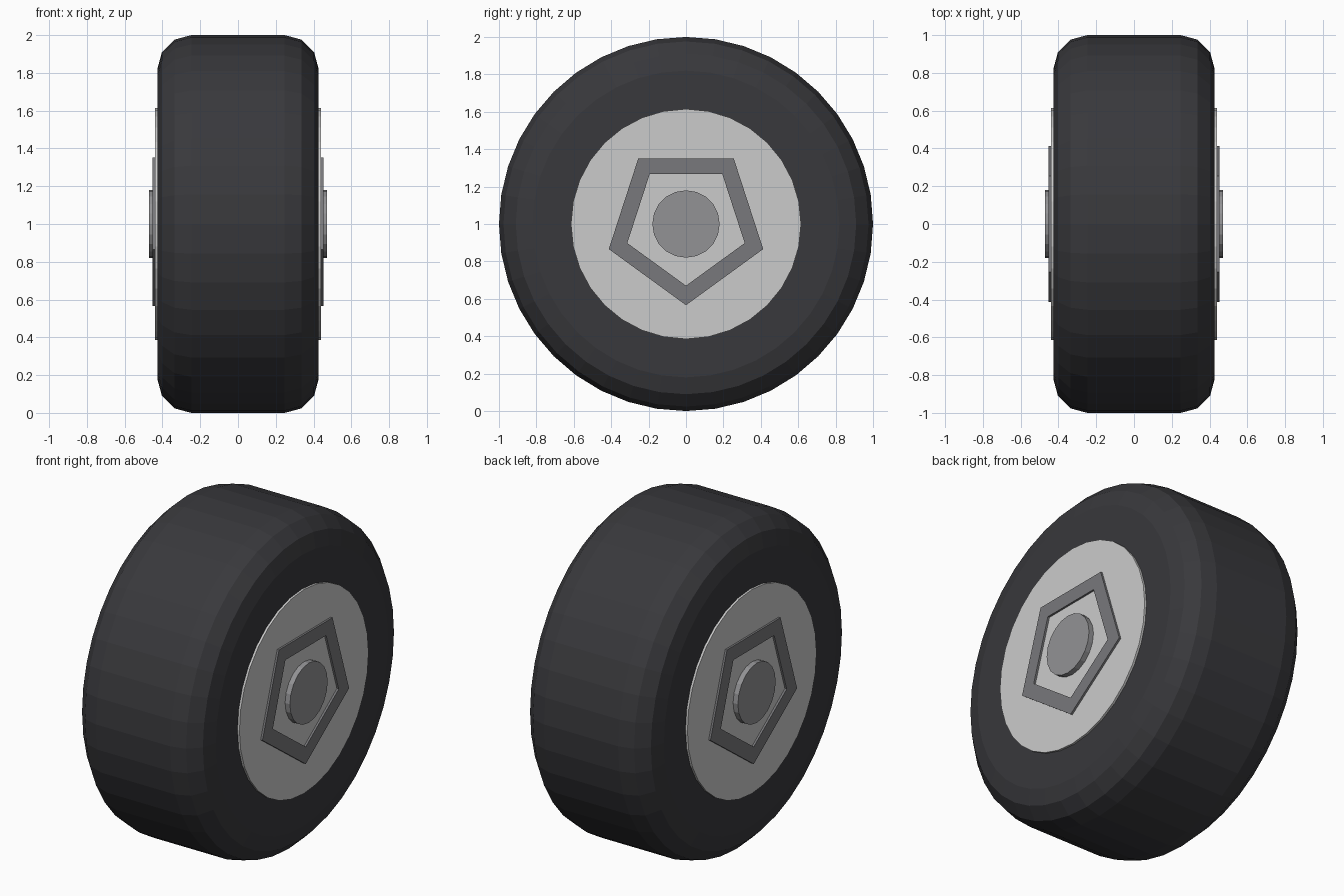
import bpy, bmesh
from math import sin, cos, pi

if "Cube" in bpy.data.objects:
    bpy.data.objects.remove(bpy.data.objects["Cube"])


def material(name, rgb):
    m = bpy.data.materials.new(name)
    m.diffuse_color = (*rgb, 1)
    m.use_nodes = True
    m.node_tree.nodes["Principled BSDF"].inputs["Base Color"].default_value = m.diffuse_color
    return m


def lathe(name, profile, sides, mat, start=0.0, closed=False):
    """Spin (x, radius) points round the axle; cap the ends unless closed."""
    bm = bmesh.new()
    rings = []
    for x, r in profile:
        angles = [start + 2 * pi * i / sides for i in range(sides)]
        rings.append([bm.verts.new((x, r * sin(a), 1 + r * cos(a))) for a in angles])
    pairs = list(zip(rings, rings[1:]))
    if closed:
        pairs.append((rings[-1], rings[0]))
    else:
        bm.faces.new(rings[0])
        bm.faces.new(rings[-1])
    for a, b in pairs:
        for i in range(sides):
            j = (i + 1) % sides
            bm.faces.new((a[i], a[j], b[j], b[i]))
    bmesh.ops.recalc_face_normals(bm, faces=bm.faces[:])
    mesh = bpy.data.meshes.new(name)
    bm.to_mesh(mesh)
    bm.free()
    mesh.materials.append(mat)
    ob = bpy.data.objects.new(name, mesh)
    bpy.context.collection.objects.link(ob)
    return ob


rubber = material("rubber", (0.04, 0.04, 0.045))
light_metal = material("light_metal", (0.6, 0.6, 0.62))
dark_metal = material("dark_metal", (0.19, 0.19, 0.2))
mid_metal = material("mid_metal", (0.29, 0.29, 0.3))

# Tyre with rounded shoulders
half_width, bevel = 0.427, 0.18
shoulder = [(half_width - bevel + bevel * cos(a), 1 - bevel + bevel * sin(a))
            for a in (0, pi / 6, pi / 3, pi / 2)]
lathe("tyre", [(-x, r) for x, r in shoulder] + shoulder[::-1], 40, rubber)

# Rim disc and hub cap, showing on both sides
lathe("rim", [(-0.44, 0.615), (0.44, 0.615)], 32, light_metal)
lathe("hub", [(-0.472, 0.18), (0.472, 0.18)], 20, mid_metal)

# Raised five-sided frame on each face, point down
for side, label in ((-1, "left"), (1, "right")):
    frame = [(side * 0.42, 0.434), (side * 0.452, 0.434),
             (side * 0.452, 0.33), (side * 0.42, 0.33)]
    lathe("wheel_frame_" + label, frame, 5, dark_metal, start=pi, closed=True)
